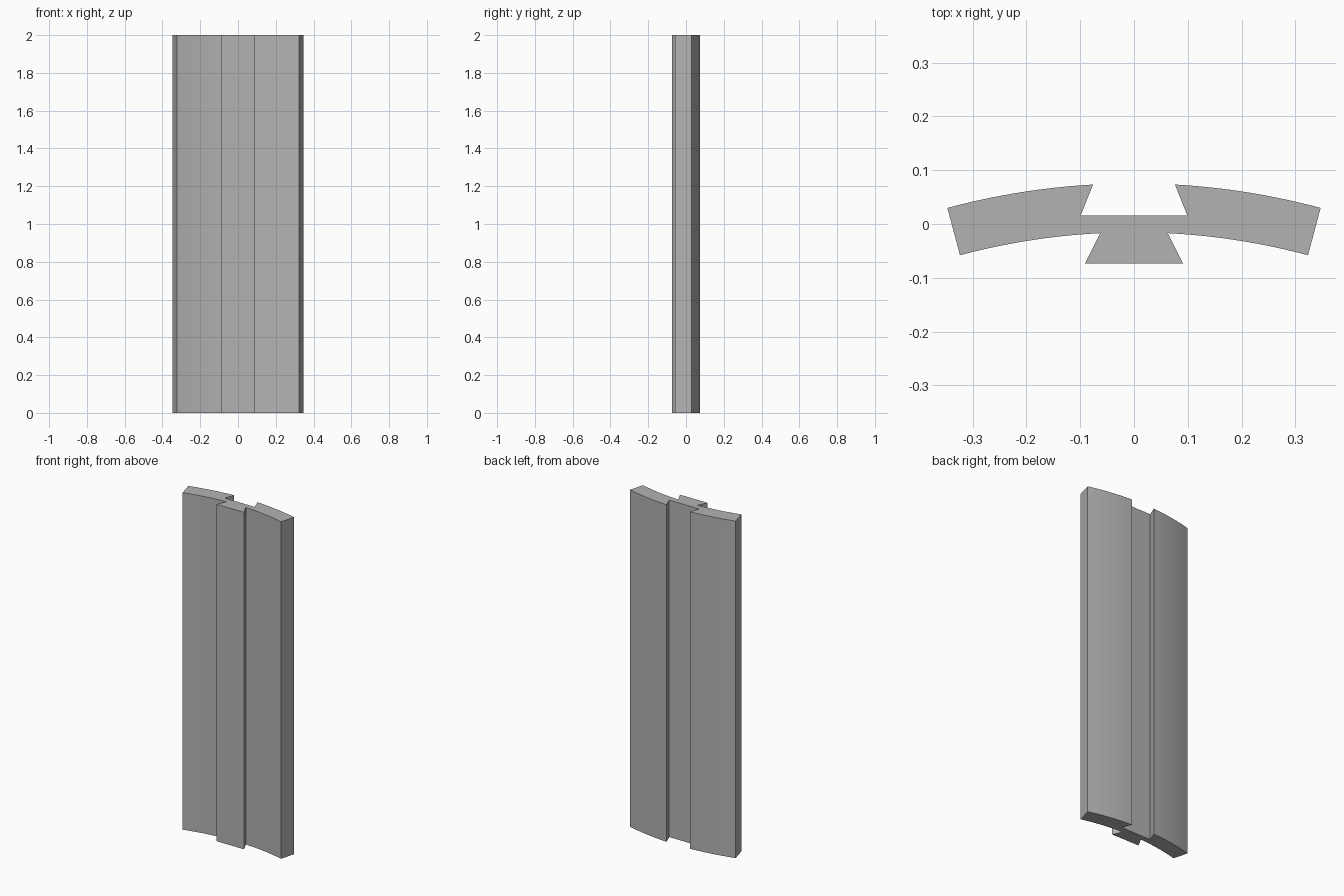
import bpy, bmesh
from math import sin, cos, asin, radians

cube = bpy.data.objects.get("Cube")
if cube:
    bpy.data.objects.remove(cube, do_unlink=True)

HEIGHT = 2.0
OUTER, INNER = 1.34, 1.249      # radii of the curved stave
CENTRE_Y = -1.2645
HALF_ANGLE = radians(15)
STEPS = 16


def arc(radius, start, end):
    """Points on a circle about the stave's axis, angles measured from +y."""
    return [(radius * sin(a), CENTRE_Y + radius * cos(a))
            for a in (start + (end - start) * i / STEPS for i in range(STEPS + 1))]


# Right-hand half of the section: groove, outer arc, inner arc, dovetail tongue
half = [(0.099, 0.016)]
half += arc(OUTER, asin(0.076 / OUTER), HALF_ANGLE)
half += arc(INNER, HALF_ANGLE, asin(0.063 / INNER))
half += [(0.091, -0.0734)]
section = half + [(-x, y) for x, y in reversed(half)]

# Extrude the section into a straight stave
bm = bmesh.new()
base = bm.faces.new([bm.verts.new((x, y, 0)) for x, y in section])
top = bmesh.ops.extrude_face_region(bm, geom=[base], use_keep_orig=True)
bmesh.ops.translate(bm, vec=(0, 0, HEIGHT),
                    verts=[v for v in top["geom"] if isinstance(v, bmesh.types.BMVert)])
bmesh.ops.recalc_face_normals(bm, faces=bm.faces)
mesh = bpy.data.meshes.new("dovetail_stave")
bm.to_mesh(mesh)
bm.free()

stave = bpy.data.objects.new("dovetail_stave", mesh)
bpy.context.collection.objects.link(stave)

# Plain grey
grey = bpy.data.materials.new("plain_grey")
grey.use_nodes = True
colour = (0.45, 0.45, 0.45, 1)
grey.diffuse_color = colour
grey.node_tree.nodes["Principled BSDF"].inputs["Base Color"].default_value = colour
mesh.materials.append(grey)

# Smooth arcs, sharp corners
bpy.ops.object.select_all(action="DESELECT")
stave.select_set(True)
bpy.context.view_layer.objects.active = stave
bpy.ops.object.shade_smooth_by_angle(angle=radians(20))
